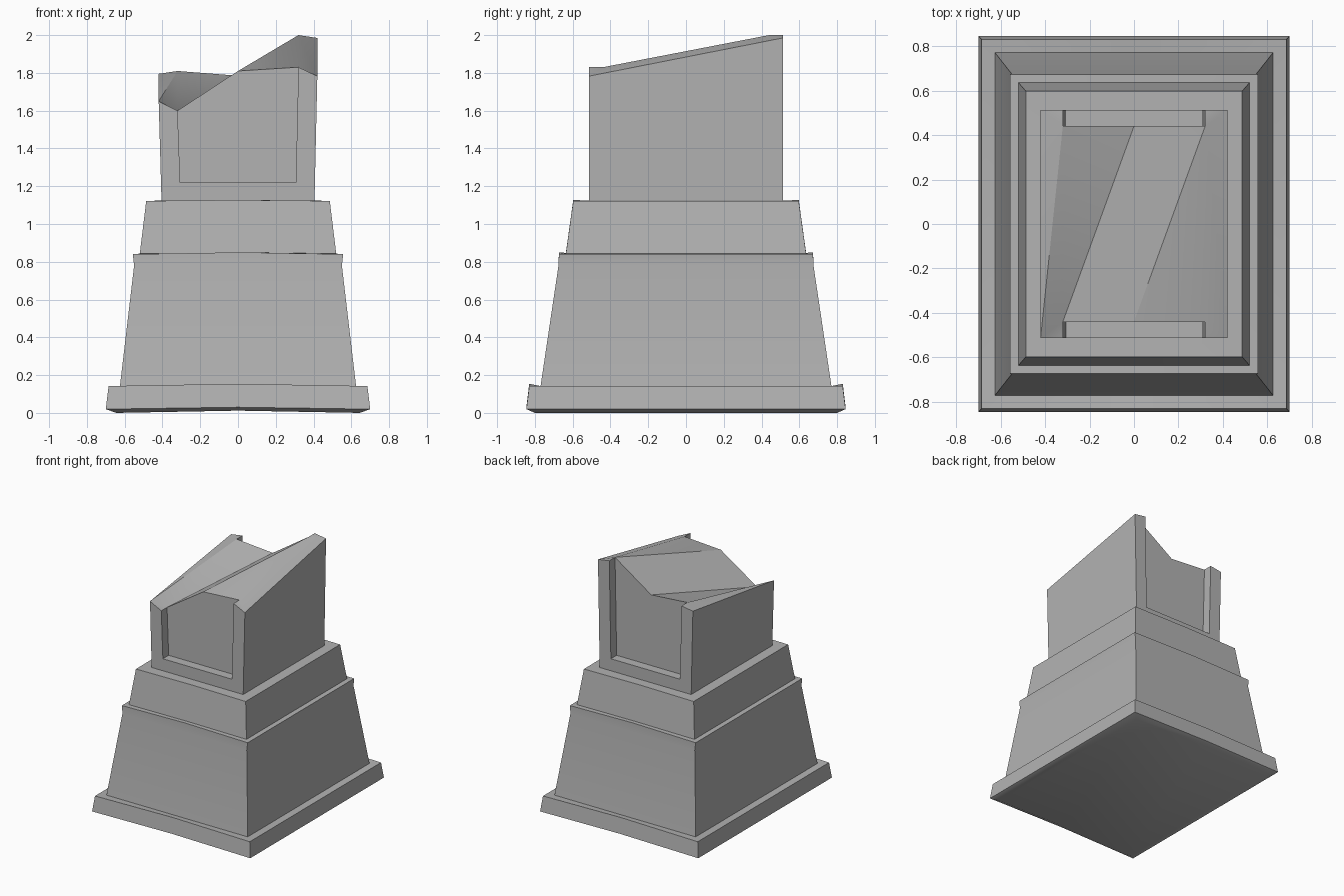
import bpy, bmesh, math

if "Cube" in bpy.data.objects:
    bpy.data.objects.remove(bpy.data.objects["Cube"])

# Mid-grey stone
stone = bpy.data.materials.new("stone_grey")
stone.diffuse_color = (0.45, 0.45, 0.45, 1)
stone.use_nodes = True
stone.node_tree.nodes["Principled BSDF"].inputs["Base Color"].default_value = stone.diffuse_color


def finish(name, bm):
    bmesh.ops.remove_doubles(bm, verts=bm.verts, dist=1e-5)
    bmesh.ops.recalc_face_normals(bm, faces=bm.faces)
    me = bpy.data.meshes.new(name)
    bm.to_mesh(me)
    bm.free()
    me.materials.append(stone)
    ob = bpy.data.objects.new(name, me)
    bpy.context.collection.objects.link(ob)
    bpy.ops.object.select_all(action='DESELECT')
    ob.select_set(True)
    bpy.context.view_layer.objects.active = ob
    bpy.ops.object.shade_smooth_by_angle(angle=math.radians(30))
    return ob


# Stepped pedestal: rings of (half width, half depth, height, rise at mid front/back)
rings = [
    (0.645, 0.800, 0.000, 0.012),   # chamfered underside
    (0.700, 0.845, 0.020, 0.010),   # base slab
    (0.685, 0.830, 0.142, 0.012),
    (0.625, 0.770, 0.142, 0.000),   # tall tapered tier
    (0.550, 0.675, 0.780, 0.000),
    (0.557, 0.673, 0.840, 0.010),   # slight lip
    (0.520, 0.636, 0.843, 0.004),   # upper tier
    (0.486, 0.597, 1.122, 0.005),
    (0.405, 0.513, 1.124, 0.000),   # seat of the top block
]
bm = bmesh.new()
loops = []
for hx, hy, z, rise in rings:
    pts = [(-hx, -hy, z), (0, -hy, z + rise), (hx, -hy, z),
           (hx, hy, z), (0, hy, z + rise), (-hx, hy, z)]
    loops.append([bm.verts.new(p) for p in pts])
for lo, hi in zip(loops, loops[1:]):
    for i in range(6):
        j = (i + 1) % 6
        bm.faces.new((lo[i], lo[j], hi[j], hi[i]))
b = loops[0]
bm.faces.new((b[0], b[1], b[4], b[5]))
bm.faces.new((b[1], b[2], b[3], b[4]))
finish("stepped_pedestal", bm)

# Top block: heights at left outer, left inner, middle, right inner, right outer
XO, XI, YO, YI = 0.42, 0.32, 0.513, 0.44
heights = {-1: (1.65, 1.60, 1.81, 1.83, 1.783),
           1: (1.795, 1.81, 1.785, 2.00, 1.985)}
bm = bmesh.new()


def face(*pts):
    bm.faces.new([bm.verts.new(p) for p in pts])


corner = {}
for s, (lo, li, mid, ri, ro) in heights.items():
    yo, yi = s * YO, s * YI
    LO, RO = (-XO, yo, lo), (XO, yo, ro)
    LI, RI = (-XI, yo, li), (XI, yo, ri)
    LB, RB, M = (-XI, yi, li), (XI, yi, ri), (0, yi, mid)
    FL, FR = (-0.306, yo, 1.22), (0.306, yo, 1.22)
    GL, GR = (-0.306, yi, 1.22), (0.306, yi, 1.22)
    BL, BR = (-0.405, yo, 1.124), (0.405, yo, 1.124)
    face(BL, FL, LI, LO)            # frame around the recess
    face(BR, RO, RI, FR)
    face(BL, BR, FR, FL)
    face(FL, GL, LB, LI)            # recess jambs, sill and panel
    face(FR, RI, RB, GR)
    face(FL, FR, GR, GL)
    face(GL, GR, RB, M, LB)
    corner[s] = dict(LO=LO, RO=RO, LI=LI, RI=RI, LB=LB, RB=RB, M=M, BL=BL, BR=BR)

f, k = corner[-1], corner[1]
for c in "LR":
    O, I, B = c + "O", c + "I", c + "B"
    face(f["B" + c], k["B" + c], k[O], f[O])        # side wall
    face(f[O], f[I], f[B])                          # rim on top of the wall
    face(k[O], k[I], k[B])
    face(f[O], f[B], k[B])
    face(f[O], k[B], k[O])
# Folded roof surface
face(f["M"], f["RB"], k["RB"])
face(f["M"], k["RB"], k["M"])
face(f["LB"], f["M"], k["M"])
face(f["LB"], k["M"], k["LB"])
finish("recessed_top_block", bm)
